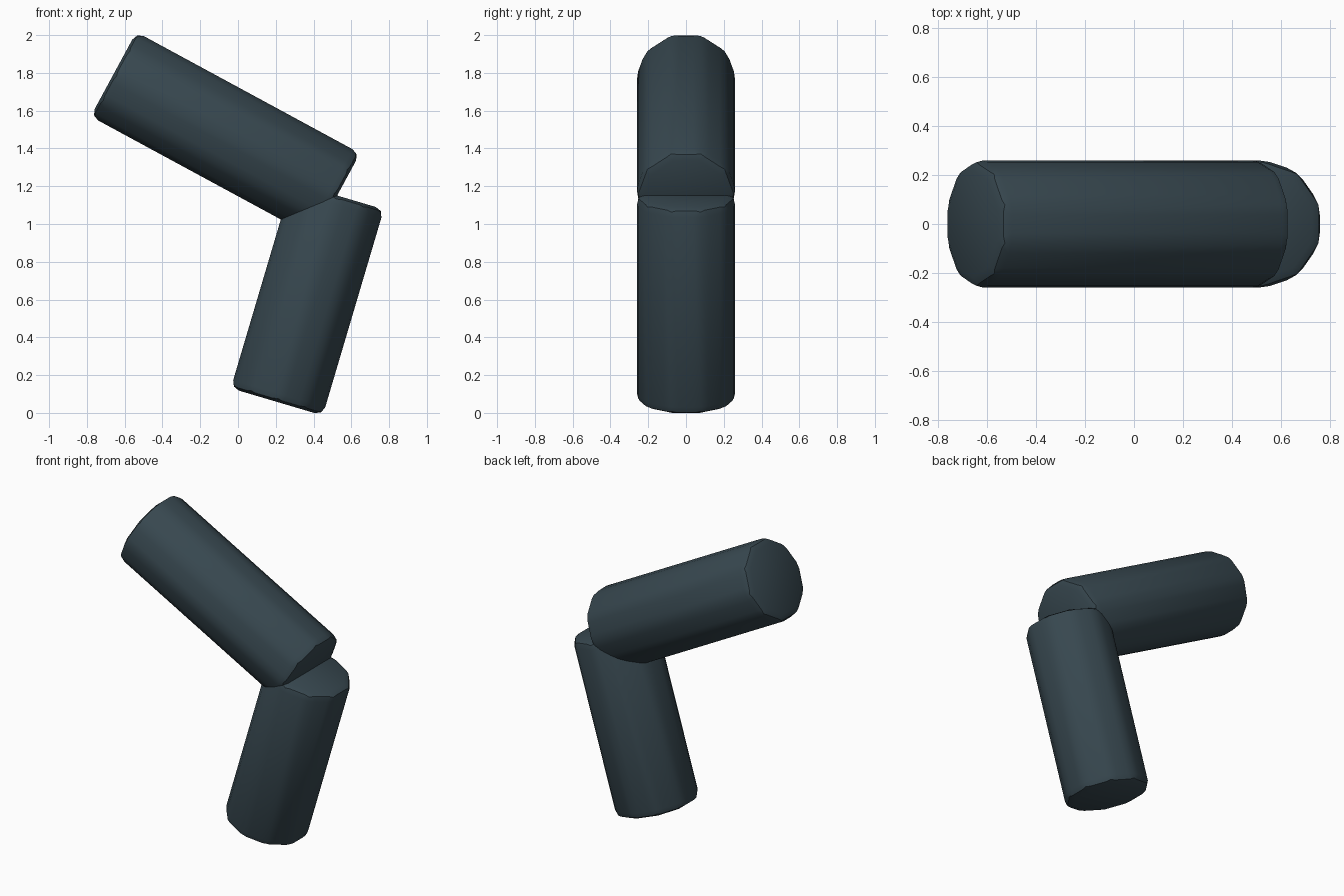
import bpy
import math

if "Cube" in bpy.data.objects:
    bpy.data.objects.remove(bpy.data.objects["Cube"])

slate = bpy.data.materials.new("dark_slate")
slate.diffuse_color = (0.038, 0.063, 0.078, 1.0)
slate.use_nodes = True
slate.node_tree.nodes["Principled BSDF"].inputs["Base Color"].default_value = slate.diffuse_color


def limb(name, length, location, tilt):
    """Ten-sided rod with softly rounded edges, tilted about the Y axis."""
    bpy.ops.mesh.primitive_cylinder_add(
        vertices=10, radius=0.267, depth=length,
        location=location, rotation=(0, math.radians(tilt), 0))
    obj = bpy.context.object
    obj.name = name
    obj.data.materials.append(slate)
    bevel = obj.modifiers.new("rounded_edges", 'BEVEL')
    bevel.width = 0.045
    bevel.segments = 2
    bevel.limit_method = 'ANGLE'
    bevel.angle_limit = math.radians(30)
    bpy.ops.object.modifier_apply(modifier=bevel.name)
    bpy.ops.object.shade_smooth_by_angle(angle=math.radians(30))
    return obj


# Lower rod standing on the ground, upper rod leaning out to the left
limb("lower_rod", 1.138, (0.367, 0, 0.604), 16.5)
limb("upper_rod", 1.347, (-0.067, 0, 1.472), 118.45)
